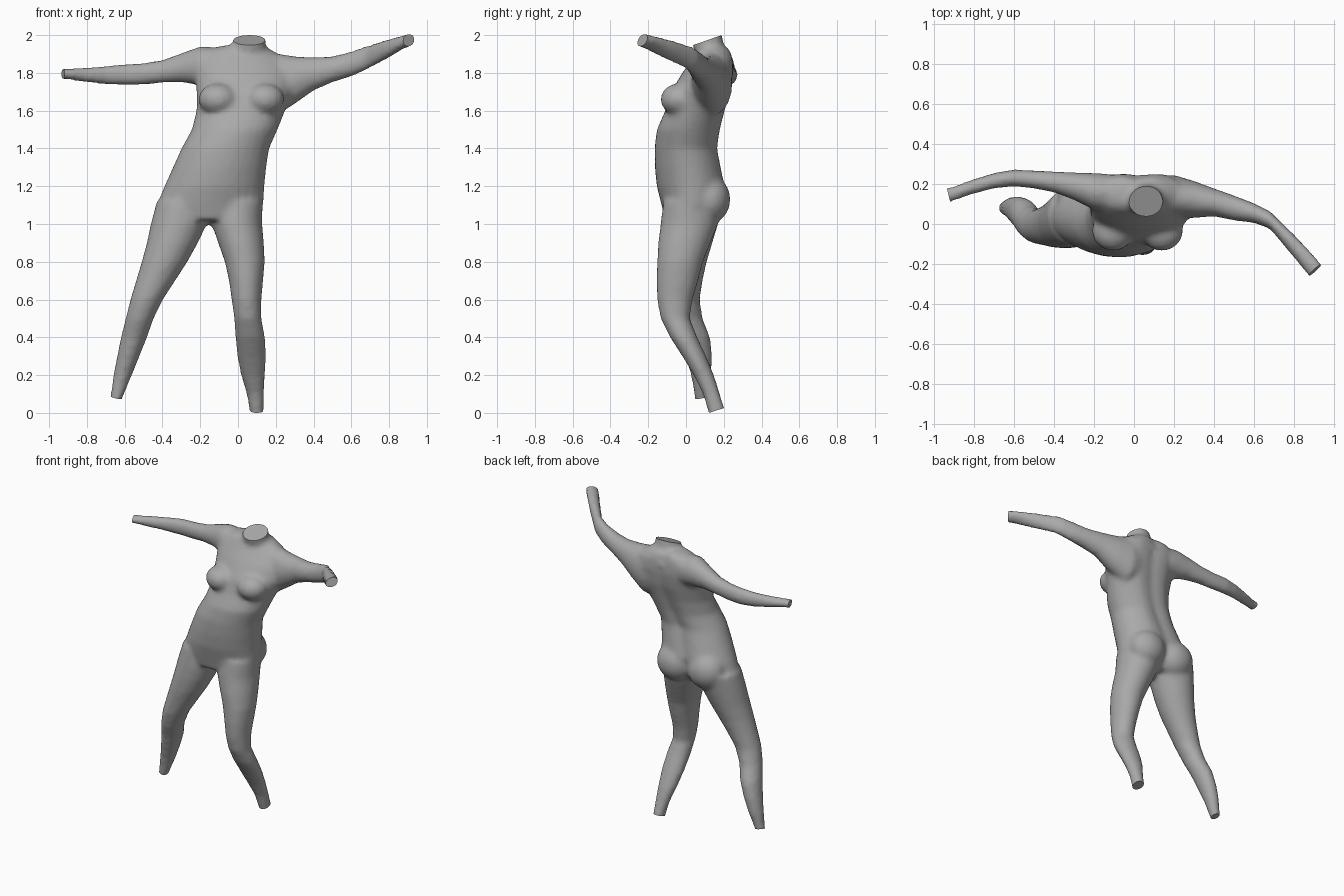
import bpy
import bmesh
import math
from mathutils import Vector, Matrix

SIDES = 28

default_cube = bpy.data.objects.get("Cube")
if default_cube:
    bpy.data.objects.remove(default_cube, do_unlink=True)

clay = bpy.data.materials.new("clay grey")
clay.use_nodes = True
grey = (0.4, 0.4, 0.4, 1)
clay.diffuse_color = grey
clay.node_tree.nodes["Principled BSDF"].inputs["Base Color"].default_value = grey

bm = bmesh.new()


def loft(axis, rows, groove=0.0):
    """Skin oval sections; a row is position, then low and high of both cross axes."""
    rings = []
    for position, low_a, high_a, low_b, high_b in rows:
        ring = []
        for step in range(SIDES):
            angle = math.tau * step / SIDES
            across, along = math.cos(angle), math.sin(angle)
            a = (low_a + high_a) / 2 + (high_a - low_a) / 2 * across
            b = (low_b + high_b) / 2 + (high_b - low_b) / 2 * along
            if along > 0:
                b -= groove * math.exp(-(across / 0.25) ** 2)
            point = (a, b, position) if axis == "z" else (position, a, b)
            ring.append(bm.verts.new(point))
        rings.append(ring)
    faces = [bm.faces.new(rings[0]), bm.faces.new(rings[-1])]
    for lower, upper in zip(rings, rings[1:]):
        for i in range(SIDES):
            j = (i + 1) % SIDES
            faces.append(bm.faces.new((lower[i], lower[j], upper[j], upper[i])))
    bmesh.ops.recalc_face_normals(bm, faces=faces)


def mound(centre, radii):
    """Add a soft ellipsoid to the body mass."""
    matrix = Matrix.Translation(centre) @ Matrix.Diagonal((*radii, 1))
    bmesh.ops.create_uvsphere(bm, u_segments=24, v_segments=16, radius=1, matrix=matrix)


# Torso, leaning from the hips up to the shoulders
loft("z", [
    (1.02, -.41, .10, -.11, .15),
    (1.10, -.43, .135, -.13, .20),
    (1.20, -.39, .14, -.155, .22),
    (1.30, -.345, .15, -.165, .20),
    (1.40, -.30, .165, -.167, .18),
    (1.50, -.245, .21, -.155, .195),
    (1.60, -.22, .25, -.11, .22),
    (1.70, -.22, .29, -.08, .25),
    (1.80, -.23, .30, -.02, .265),
    (1.87, -.23, .26, .03, .26),
    (1.92, -.17, .18, .06, .245),
    (1.945, -.08, .14, .08, .21),
], groove=0.025)

# Neck
loft("z", [
    (1.84, -.08, .17, .06, .25),
    (1.91, -.045, .155, .045, .225),
    (1.95, -.025, .145, .035, .20),
    (2.05, -.02, .145, .02, .18),
])

# Left leg, bent at the knee
loft("z", [
    (1.12, -.14, .13, -.12, .17),
    (1.0, -.14, .128, -.135, .17),
    (.9, -.105, .137, -.147, .13),
    (.8, -.07, .142, -.153, .09),
    (.7, -.048, .133, -.157, .065),
    (.6, -.034, .124, -.153, .035),
    (.5, -.02, .124, -.135, .02),
    (.4, -.015, .144, -.085, .06),
    (.3, -.005, .148, -.02, .107),
    (.2, .015, .144, .04, .148),
    (.1, .045, .139, .09, .18),
    (0, .063, .136, .117, .213),
    (-.08, .07, .136, .14, .24),
])

# Right leg, swung out to the side
loft("z", [
    (1.12, -.43, -.16, -.11, .20),
    (1.0, -.462, -.165, -.12, .17),
    (.9, -.483, -.212, -.122, .14),
    (.8, -.51, -.267, -.118, .11),
    (.7, -.54, -.332, -.108, .088),
    (.6, -.57, -.397, -.098, .073),
    (.5, -.595, -.446, -.073, .088),
    (.4, -.62, -.481, -.033, .128),
    (.3, -.64, -.521, -.004, .14),
    (.2, -.66, -.561, .026, .134),
    (.08, -.677, -.61, .046, .114),
    (0, -.69, -.63, .055, .115),
])

# Right arm
loft("x", [
    (-.12, .06, .25, 1.72, 1.935),
    (-.2, .07, .255, 1.735, 1.94),
    (-.3, .12, .257, 1.75, 1.905),
    (-.4, .157, .263, 1.747, 1.868),
    (-.5, .177, .268, 1.737, 1.853),
    (-.6, .187, .273, 1.734, 1.846),
    (-.7, .177, .255, 1.739, 1.838),
    (-.8, .15, .225, 1.749, 1.828),
    (-.9, .115, .19, 1.765, 1.823),
    (-1, .08, .165, 1.768, 1.823),
])

# Left arm, raised and bent forward at the elbow
loft("x", [
    (.1, .05, .24, 1.6, 1.93),
    (.2, .03, .245, 1.57, 1.905),
    (.3, .03, .215, 1.635, 1.888),
    (.4, .038, .178, 1.706, 1.883),
    (.5, .017, .143, 1.75, 1.888),
    (.6, .005, .104, 1.78, 1.914),
    (.68, -.025, .064, 1.815, 1.944),
    (.8, -.17, -.052, 1.88, 1.98),
    (.88, -.27, -.135, 1.93, 2.0),
    (.97, -.38, -.24, 1.96, 2.025),
])

# Bust and seat
for x in (-.105, .14):
    mound((x, -.035, 1.66), (.105, .1, .085))
for x in (-.25, -.01):
    mound((x, .12, 1.13), (.135, .115, .13))

# Fuse the parts into one skin and soften the joins
mesh = bpy.data.meshes.new("body")
bm.to_mesh(mesh)
bm.free()
body = bpy.data.objects.new("body", mesh)
bpy.context.collection.objects.link(body)
remesh = body.modifiers.new("fuse", "REMESH")
remesh.mode = "VOXEL"
remesh.voxel_size = 0.016
smooth = body.modifiers.new("soften", "SMOOTH")
smooth.factor = 0.5
smooth.iterations = 6
bpy.context.view_layer.objects.active = body
body.select_set(True)
for modifier in ("fuse", "soften"):
    bpy.ops.object.modifier_apply(modifier=modifier)

# Cut the neck, wrists and ankles off flat: place, outward direction
cuts = [
    ((.062, .112, 1.973), (0, -.33, .94)),
    ((-.925, .14, 1.795), (-.97, -.24, 0)),
    ((.905, -.23, 1.97), (.63, -.75, .2)),
    ((.1, .165, .014), (0, .3, -.95)),
    ((-.643, .08, .082), (-.2, .2, -.95)),
]
bm = bmesh.new()
bm.from_mesh(body.data)
for place, outward in cuts:
    place = Vector(place)
    near = [v for v in bm.verts if (v.co - place).length < 0.16]
    edges = {e for v in near for e in v.link_edges}
    faces = {f for v in near for f in v.link_faces}
    bmesh.ops.bisect_plane(bm, geom=near + list(edges) + list(faces), plane_co=place,
                           plane_no=Vector(outward), clear_outer=True)
    rim = [e for e in bm.edges if e.is_boundary]
    bmesh.ops.holes_fill(bm, edges=rim, sides=0)
bmesh.ops.recalc_face_normals(bm, faces=bm.faces[:])
bm.to_mesh(body.data)
bm.free()

body.data.materials.clear()
body.data.materials.append(clay)
bpy.ops.object.shade_smooth_by_angle(angle=math.radians(40))
